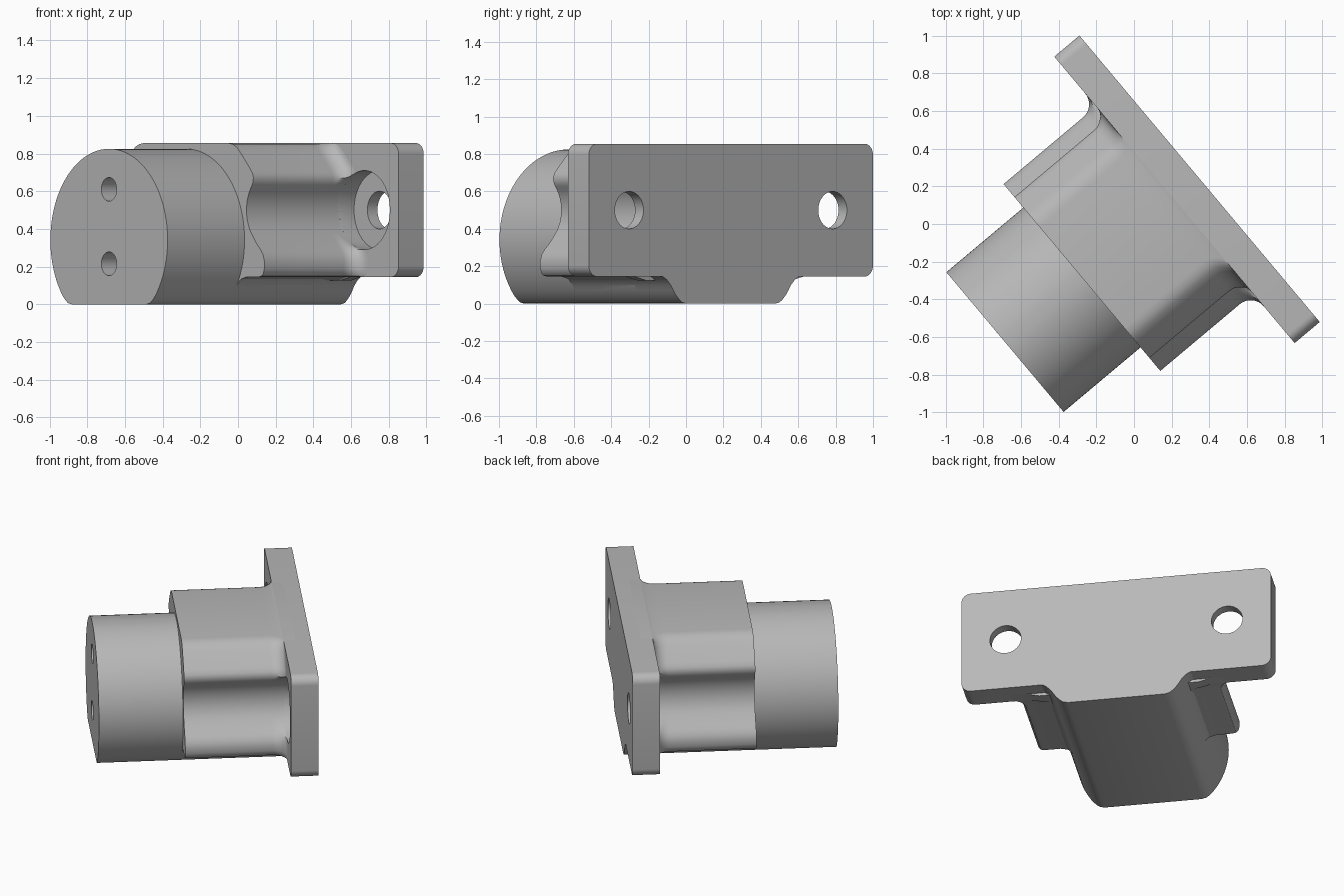
import bpy, bmesh
from math import sin, cos, pi, sqrt, radians, hypot
from mathutils import Matrix

if "Cube" in bpy.data.objects:
    bpy.data.objects.remove(bpy.data.objects["Cube"])

# Part frame: u along the flange, v forward from its back face
FRAME = Matrix.Translation((0.348, 0.24, 0)) @ Matrix.Rotation(radians(-50), 4, "Z")
BOLT_U, BOLT_Z, SPOT_R = 0.71, 0.5, 0.21
FLANGE_T, BODY_V, NOSE_V = 0.174, 0.815, 1.348

gray = bpy.data.materials.new("plain gray")
gray.use_nodes = True
gray.diffuse_color = (0.48, 0.48, 0.48, 1)
gray.node_tree.nodes["Principled BSDF"].inputs["Base Color"].default_value = gray.diffuse_color


def loft(name, sections):
    """Skin a list of (v, outline) sections and cap both ends."""
    bm = bmesh.new()
    rings = [[bm.verts.new(FRAME @ Matrix.Translation((u, -v, z)).to_translation())
              for u, z in pts] for v, pts in sections]
    for a, b in zip(rings, rings[1:]):
        for i in range(len(a)):
            j = (i + 1) % len(a)
            bm.faces.new((a[i], a[j], b[j], b[i]))
    bm.faces.new(rings[0])
    bm.faces.new(rings[-1])
    bmesh.ops.recalc_face_normals(bm, faces=bm.faces)
    mesh = bpy.data.meshes.new(name)
    bm.to_mesh(mesh)
    bm.free()
    mesh.materials.append(gray)
    obj = bpy.data.objects.new(name, mesh)
    bpy.context.collection.objects.link(obj)
    return obj


def prism(name, pts, v0, v1):
    return loft(name, [(v0, pts), (v1, pts)])


def circle(u, z, r, n=48):
    return [(u + r * cos(2 * pi * i / n), z + r * sin(2 * pi * i / n)) for i in range(n)]


def mirrored(half):
    """Close a right-hand outline with its mirror image."""
    return half + [(-u, z) for u, z in reversed(half)]


def activate(obj):
    bpy.ops.object.select_all(action="DESELECT")
    obj.select_set(True)
    bpy.context.view_layer.objects.active = obj


def drill(obj, u, z, r, v0, v1):
    cutter = prism("hole_cutter", circle(u, z, r), v0, v1)
    cutter.hide_render = True
    mod = obj.modifiers.new("hole", "BOOLEAN")
    mod.operation, mod.solver, mod.object = "DIFFERENCE", "EXACT", cutter
    activate(obj)
    bpy.ops.object.modifier_apply(modifier=mod.name)
    bpy.data.objects.remove(cutter)


# Mounting flange with rounded corners, bolt holes and sunk bolt seats
W, Z0, Z1, R = 0.992, 0.145, 0.855, 0.06
corner = [i * pi / 16 for i in range(9)]
half = [(W - R + R * sin(a), Z1 - R + R * cos(a)) for a in corner]
half += [(W - R + R * cos(a), Z0 + R - R * sin(a)) for a in corner]
flange = prism("mounting_flange", mirrored(half), 0, FLANGE_T)
for side in (-1, 1):
    drill(flange, side * BOLT_U, BOLT_Z, 0.1, -0.1, 0.3)
    drill(flange, side * BOLT_U, BOLT_Z, SPOT_R, 0.07, 0.4)

# Round nose with a flat underside and two blind holes
NR, NZ = 0.484, 0.341
half = []
for i in range(41):
    z = NZ + NR * cos(i * pi / 48)
    if z > 0.04:
        half.append((NR * sin(i * pi / 48), z))
half = half[1:] + [(0.36, 0.022), (0.34, 0.007), (0.31, 0)]
nose = prism("round_nose", mirrored(half), 0.3, NOSE_V)
for z in (0.61, 0.215):
    drill(nose, 0, z, 0.063, 1.0, 1.6)

# Keel: lower part of the nose carried back through the flange
keel = [(0.50, 0.15), (0.47, 0.143), (0.447, 0.128)]
keel += [(u, z) for u, z in half if z < 0.115]
prism("keel", mirrored(keel), 0, BODY_V)

# Body with grooved flanks
flank = [(0.35, 0.855), (0.385, 0.85), (0.418, 0.835), (0.45, 0.805), (0.53, 0.72),
         (0.55, 0.695), (0.557, 0.67), (0.552, 0.645)]
for i in range(13):
    a = radians(-38 + i * 6.5)
    flank.append((BOLT_U - SPOT_R * cos(a), BOLT_Z - SPOT_R * sin(a)))
flank += [(0.585, 0.32), (0.615, 0.292), (0.637, 0.262), (0.647, 0.23), (0.647, 0.19),
          (0.64, 0.165), (0.625, 0.15), (0.6, 0.145), (0.5, 0.145), (0.42, 0.125)]


def widened(d):
    """Flank pushed outward by d but kept clear of the bolt seat."""
    out = []
    for u, z in flank:
        u += d
        dist = hypot(u - BOLT_U, z - BOLT_Z)
        if dist < SPOT_R:
            k = SPOT_R / dist
            u, z = BOLT_U + (u - BOLT_U) * k, BOLT_Z + (z - BOLT_Z) * k
        out.append((u, z))
    return mirrored(out)


FILLET = 0.09
sections = [(0.1, widened(FILLET))]
for i in range(9):
    a = i * pi / 16
    sections.append((FLANGE_T + FILLET * (1 - cos(a)), widened(FILLET * (1 - sin(a)))))
sections.append((BODY_V, widened(0)))
loft("grooved_body", sections)

# Smooth curves, keep edges crisp
for obj in list(bpy.context.collection.objects):
    if obj.type == "MESH" and obj.data.materials and obj.data.materials[0] == gray:
        activate(obj)
        bpy.ops.object.shade_smooth_by_angle(angle=radians(32))
